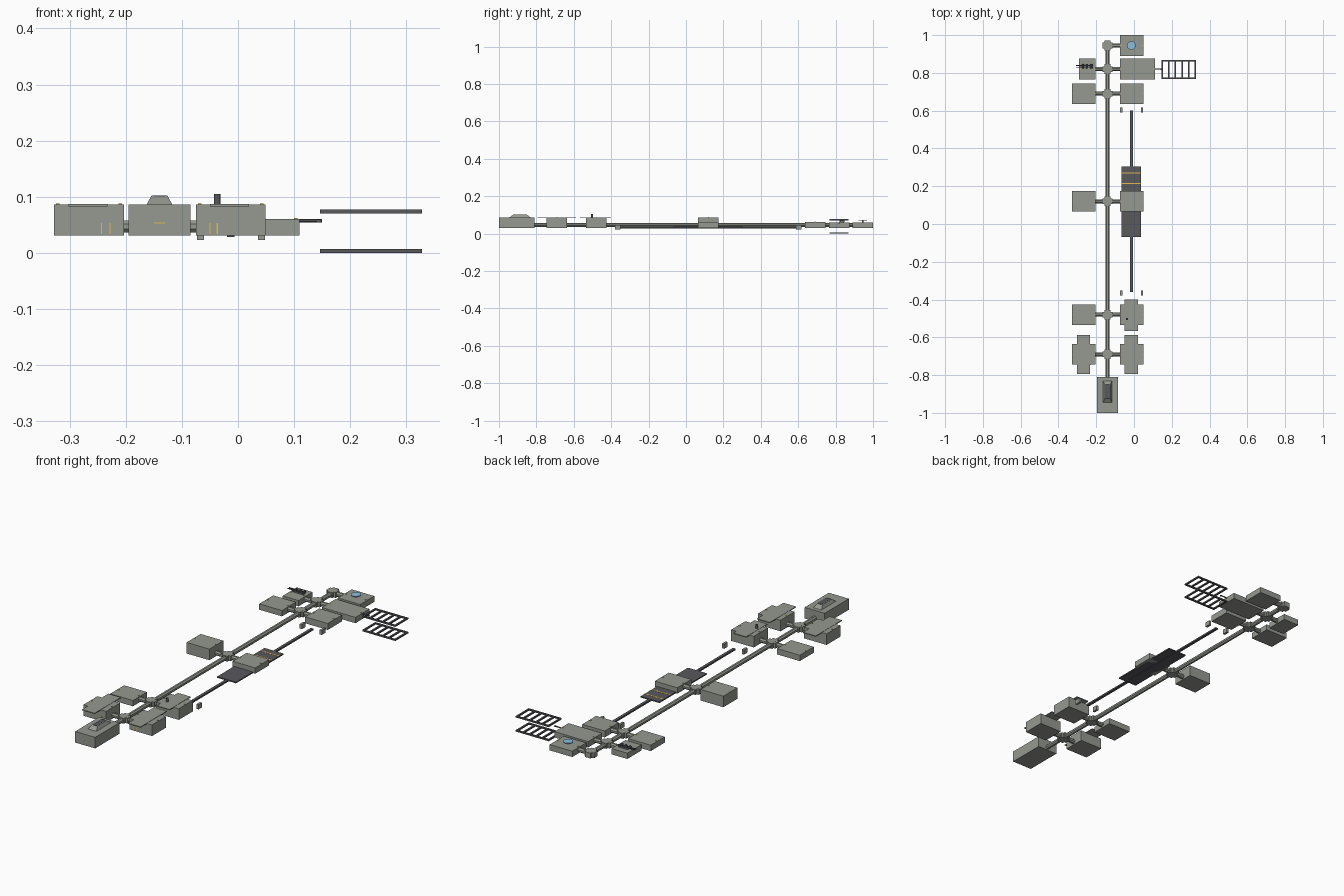
import bpy, bmesh
from math import pi
from mathutils import Matrix

if "Cube" in bpy.data.objects:
    bpy.data.objects.remove(bpy.data.objects["Cube"])


def mat(name, col):
    m = bpy.data.materials.new(name)
    m.diffuse_color = (*col, 1)
    m.use_nodes = True
    m.node_tree.nodes["Principled BSDF"].inputs["Base Color"].default_value = m.diffuse_color
    return m


HULL = mat("hull_grey", (0.30, 0.32, 0.28))
DARK = mat("dark_metal", (0.10, 0.10, 0.11))
YELLOW = mat("yellow_marking", (0.8, 0.5, 0.08))
BLUE = mat("blue_glass", (0.25, 0.52, 0.72))


def finish(name, bm, m):
    me = bpy.data.meshes.new(name)
    bm.to_mesh(me)
    bm.free()
    ob = bpy.data.objects.new(name, me)
    me.materials.append(m)
    bpy.context.collection.objects.link(ob)
    return ob


def box(name, x, y, z, m=HULL, taper=1.0):
    """Box from (min, max) ranges; taper scales the top face."""
    bm = bmesh.new()
    bmesh.ops.create_cube(bm, size=1)
    for v in bm.verts:
        t = taper if v.co.z > 0 else 1
        v.co = (sum(x) / 2 + v.co.x * t * (x[1] - x[0]),
                sum(y) / 2 + v.co.y * t * (y[1] - y[0]),
                sum(z) / 2 + v.co.z * (z[1] - z[0]))
    return finish(name, bm, m)


def rod(name, c, r, length, axis="Z", m=HULL, sides=12, turn=0.0):
    bm = bmesh.new()
    rot = {"X": Matrix.Rotation(pi / 2, 4, "Y"), "Y": Matrix.Rotation(pi / 2, 4, "X"),
           "Z": Matrix()}[axis]
    bmesh.ops.create_cone(bm, cap_ends=True, segments=sides, radius1=r, radius2=r, depth=length,
                          matrix=Matrix.Translation(c) @ rot @ Matrix.Rotation(turn, 4, "Z"))
    return finish(name, bm, m)


SPINE, FLOOR, LOW, TALL = -0.14, 0.031, 0.06, 0.086
LEFT, RIGHT = (-0.328, -0.203), (-0.075, 0.049)
TUBE_Z = 0.047

# central corridor
rod("corridor", (SPINE, 0.07, TUBE_Z), 0.0115, 1.78, "Y", sides=8, turn=pi / 8)

# junctions and side tubes
for y, left in ((0.945, 0), (0.82, 1), (0.69, 1), (0.12, 1), (-0.48, 1), (-0.69, 1)):
    box("junction", (SPINE - 0.026, SPINE + 0.026), (y - 0.015, y + 0.015), (0.034, 0.06))
    box("junction_cross", (SPINE - 0.015, SPINE + 0.015), (y - 0.026, y + 0.026), (0.034, 0.0602))
    x0 = -0.205 if left else SPINE
    rod("side_tube", ((x0 - 0.073) / 2, y, TUBE_Z), 0.0115, -0.073 - x0, "X", sides=8, turn=pi / 8)

# habitat modules: x range, centre y, top height
modules = [
    (RIGHT, 0.945, LOW), ((-0.075, 0.11), 0.82, LOW), (RIGHT, 0.69, LOW + 0.003),
    (RIGHT, 0.12, LOW), (RIGHT, -0.48, TALL), (RIGHT, -0.69, TALL),
    ((-0.29, -0.203), 0.82, LOW), (LEFT, 0.69, LOW), (LEFT, 0.12, TALL),
    (LEFT, -0.48, LOW), (LEFT, -0.69, TALL),
]
for x, y, top in modules:
    box("module", x, (y - 0.055, y + 0.055), (FLOOR, top))
    for lx in (x[0] + 0.007, x[1] - 0.007):
        box("roof_lamp", (lx - 0.003, lx + 0.003), (y - 0.002, y + 0.002), (top, top + 0.002), YELLOW)

# overhanging roof plates
for x, y in (((-0.05, 0.02), -0.48), ((-0.05, 0.02), -0.69), ((-0.302, -0.233), -0.69)):
    box("roof_plate", x, (y - 0.103 if y < -0.5 else -0.567, y + 0.103 if y < -0.5 else -0.40),
        (0.083, 0.0872))

# yellow door stripes on the front modules
for x in (-0.05, -0.037, -0.243, -0.228):
    box("door_stripe", (x - 0.001, x + 0.001), (-0.7465, -0.744), (0.034, 0.053), YELLOW)

# command module at the front end
box("command_module", (-0.195, -0.085), (-1.0, -0.81), (FLOOR, TALL))
box("command_roof", (-0.163, -0.117), (-0.945, -0.83), (TALL, 0.102), taper=0.62)
box("command_ridge_inset", (-0.15, -0.13), (-0.925, -0.85), (0.1015, 0.1025), DARK)
box("command_stripe", (-0.15, -0.13), (-1.0005, -0.999), (0.052, 0.054), YELLOW)

# chimney
rod("chimney", (-0.037, -0.503, 0.095), 0.006, 0.02, m=DARK)

# blue dish over the rear module
rod("dish_stem", (-0.014, 0.945, 0.065), 0.005, 0.012)
rod("dish", (-0.014, 0.945, 0.0715), 0.023, 0.003, m=BLUE, sides=16)

# instrument rack on the left rear module
box("rack_base", (-0.27, -0.22), (0.825, 0.845), (LOW, 0.064))
for y in (0.83, 0.84):
    rod("rack_bar", (-0.262, y, 0.068), 0.0025, 0.09, "X", DARK, 8)
for x in (-0.27, -0.248, -0.226):
    rod("rack_drum", (x, 0.835, 0.068), 0.006, 0.026, "Y", DARK, 10)

# solar frames: two stacked ladders on an arm
rod("solar_arm", (0.127, 0.82, 0.057), 0.003, 0.045, "X", DARK, 8)
box("solar_post", (0.141, 0.147), (0.815, 0.823), (0.0545, 0.0595), DARK)
for z in (0.0, 0.07):
    zz = (z, z + 0.007)
    for y in (0.771, 0.865):
        box("solar_rail", (0.146, 0.328), (y - 0.004, y + 0.004), zz, DARK)
    for i in range(6):
        x = 0.15 + i * 0.0348
        box("solar_slat", (x - 0.004, x + 0.004), (0.771, 0.865), zz, DARK)

# launch rail, platform and end posts
box("rail", (-0.02, -0.006), (-0.36, 0.60), (0.028, 0.036), DARK)
box("platform", (-0.067, 0.037), (-0.068, 0.304), (0.031, 0.037), DARK)
for y in (0.215, 0.27):
    box("platform_stripe", (-0.067, 0.037), (y - 0.003, y + 0.003), (0.0365, 0.0376), YELLOW)
for y in (0.603, -0.365):
    for x in (-0.067, 0.042):
        box("rail_post", (x - 0.006, x + 0.006), (y - 0.014, y + 0.014), (0.023, 0.046))
